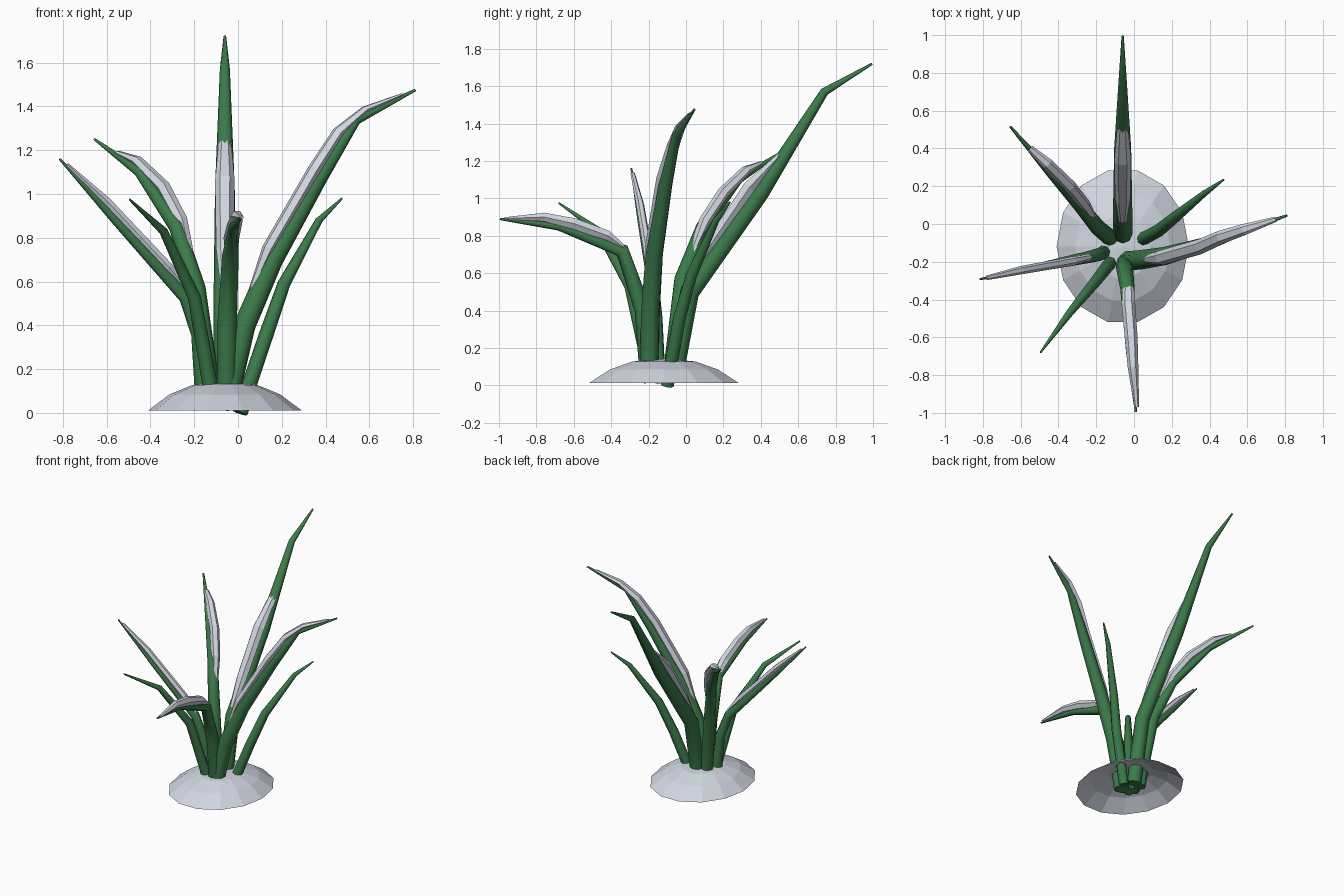
import bpy, bmesh, math
from mathutils import Vector


def material(name, rgb):
    m = bpy.data.materials.new(name)
    m.diffuse_color = (*rgb, 1)
    return m


GREEN = material("leaf green", (0.045, 0.2, 0.07))
SNOW = material("snow white", (0.64, 0.67, 0.75))


def finish(bm, name, mat, smooth):
    bmesh.ops.recalc_face_normals(bm, faces=bm.faces)
    me = bpy.data.meshes.new(name)
    bm.to_mesh(me)
    bm.free()
    me.materials.append(mat)
    ob = bpy.data.objects.new(name, me)
    bpy.context.collection.objects.link(ob)
    for p in me.polygons:
        p.use_smooth = smooth and len(p.vertices) == 4
    return ob


def sweep(name, points, sizes, mat, sides, smooth):
    """Elliptical tube: sizes are (half width, half thickness) per point."""
    pts = [Vector(p) for p in points]
    d = pts[-1] - pts[0]
    side = Vector((d.y, -d.x, 0)).normalized()
    bm = bmesh.new()
    rings = []
    for i, p in enumerate(pts):
        t = (pts[min(i + 1, len(pts) - 1)] - pts[max(i - 1, 0)]).normalized()
        s = (side - t * side.dot(t)).normalized()
        up = s.cross(t)
        w, h = sizes[i]
        angles = [2 * math.pi * k / sides for k in range(sides)]
        rings.append([bm.verts.new(p + s * w * math.cos(a) + up * h * math.sin(a))
                      for a in angles])
    for a, b in zip(rings, rings[1:]):
        for k in range(sides):
            n = (k + 1) % sides
            bm.faces.new((a[k], a[n], b[n], b[k]))
    bm.faces.new(rings[0])
    bm.faces.new(rings[-1])
    return finish(bm, name, mat, smooth)


def leaf(name, points, radii):
    sweep(name, points, [(r, r) for r in radii], GREEN, 8, True)


def snow(name, points, sizes):
    sweep(name + "_snow", points, sizes, SNOW, 6, False)


# Snow mound: open-bottomed faceted dome
bm = bmesh.new()
N = 14
rings = []
for r, z in ((1, 0.012), (0.72, 0.085), (0.42, 0.128)):
    rings.append([bm.verts.new((-0.06 + 0.35 * r * math.cos(2 * math.pi * k / N),
                                -0.118 + 0.412 * r * math.sin(2 * math.pi * k / N), z))
                  for k in range(N)])
top = bm.verts.new((-0.06, -0.118, 0.143))
for k in range(N):
    n = (k + 1) % N
    for a, b in zip(rings, rings[1:]):
        bm.faces.new((a[k], a[n], b[n], b[k]))
    bm.faces.new((rings[-1][k], rings[-1][n], top))
mound = finish(bm, "snow_mound", SNOW, False)

# Leaves, each a tapered bent tube
leaf("back_leaf",
     [(-.06, -.07, .02), (-.06, -.05, .14), (-.06, .02, .5), (-.06, .40, 1.03),
      (-.06, .74, 1.57), (-.06, .995, 1.72)], [.05, .052, .052, .045, .023, .006])
leaf("right_leaf",
     [(-.04, -.19, .02), (-.03, -.195, .14), (.03, -.19, .4), (.16, -.17, .7),
      (.37, -.11, 1.07), (.54, -.05, 1.34), (.81, .045, 1.475)],
     [.05, .052, .052, .048, .038, .024, .006])
leaf("right_small_leaf",
     [(.01, -.10, 0), (.055, -.075, .14), (.13, -.035, .36), (.21, .03, .59),
      (.37, .16, .88), (.475, .235, .98)], [.035, .035, .034, .03, .017, .005])
leaf("front_leaf",
     [(-.05, -.18, .02), (-.05, -.21, .14), (-.05, -.23, .4), (-.035, -.34, .72),
      (-.02, -.68, .85), (.01, -.995, .89)], [.045, .045, .045, .038, .022, .006])
leaf("left_leaf",
     [(-.13, -.15, .02), (-.165, -.15, .14), (-.18, -.16, .36), (-.24, -.175, .53),
      (-.56, -.24, .88), (-.815, -.292, 1.16)], [.035, .036, .035, .032, .02, .005])
leaf("back_left_leaf",
     [(-.12, -.08, .02), (-.13, -.07, .14), (-.19, -.02, .57), (-.28, .09, .85),
      (-.45, .28, 1.10), (-.655, .515, 1.25)], [.042, .044, .042, .036, .024, .006])
leaf("front_left_leaf",
     [(-.11, -.19, .02), (-.13, -.21, .14), (-.2, -.3, .53), (-.34, -.47, .83),
      (-.495, -.68, .975)], [.034, .035, .03, .02, .005])

# Snow lying along the upper side of the larger leaves
snow("back_leaf", [(-.06, .01, .57), (-.06, .13, .75), (-.06, .34, 1.06), (-.06, .55, 1.28)],
     [(.02, .008), (.04, .035), (.045, .04), (.025, .01)])
snow("right_leaf", [(.05, -.19, .54), (.14, -.18, .75), (.35, -.12, 1.11), (.46, -.07, 1.28),
                    (.58, -.03, 1.385), (.75, .025, 1.455)],
     [(.015, .008), (.04, .03), (.04, .032), (.036, .03), (.03, .018), (.014, .006)])
snow("front_leaf", [(-.03, -.335, .74), (-.03, -.42, .8), (-.015, -.6, .865),
                    (-.005, -.76, .90), (.015, -.97, .893)],
     [(.03, .012), (.036, .032), (.034, .034), (.028, .027), (.012, .007)])
snow("left_leaf", [(-.23, -.175, .56), (-.32, -.195, .665), (-.6, -.245, .965),
                   (-.78, -.285, 1.135)],
     [(.015, .008), (.024, .025), (.022, .022), (.012, .008)])
snow("back_left_leaf", [(-.2, .01, .66), (-.26, .1, .88), (-.34, .2, 1.03), (-.46, .32, 1.15),
                        (-.55, .40, 1.19)],
     [(.015, .008), (.032, .03), (.034, .032), (.03, .025), (.018, .008)])
